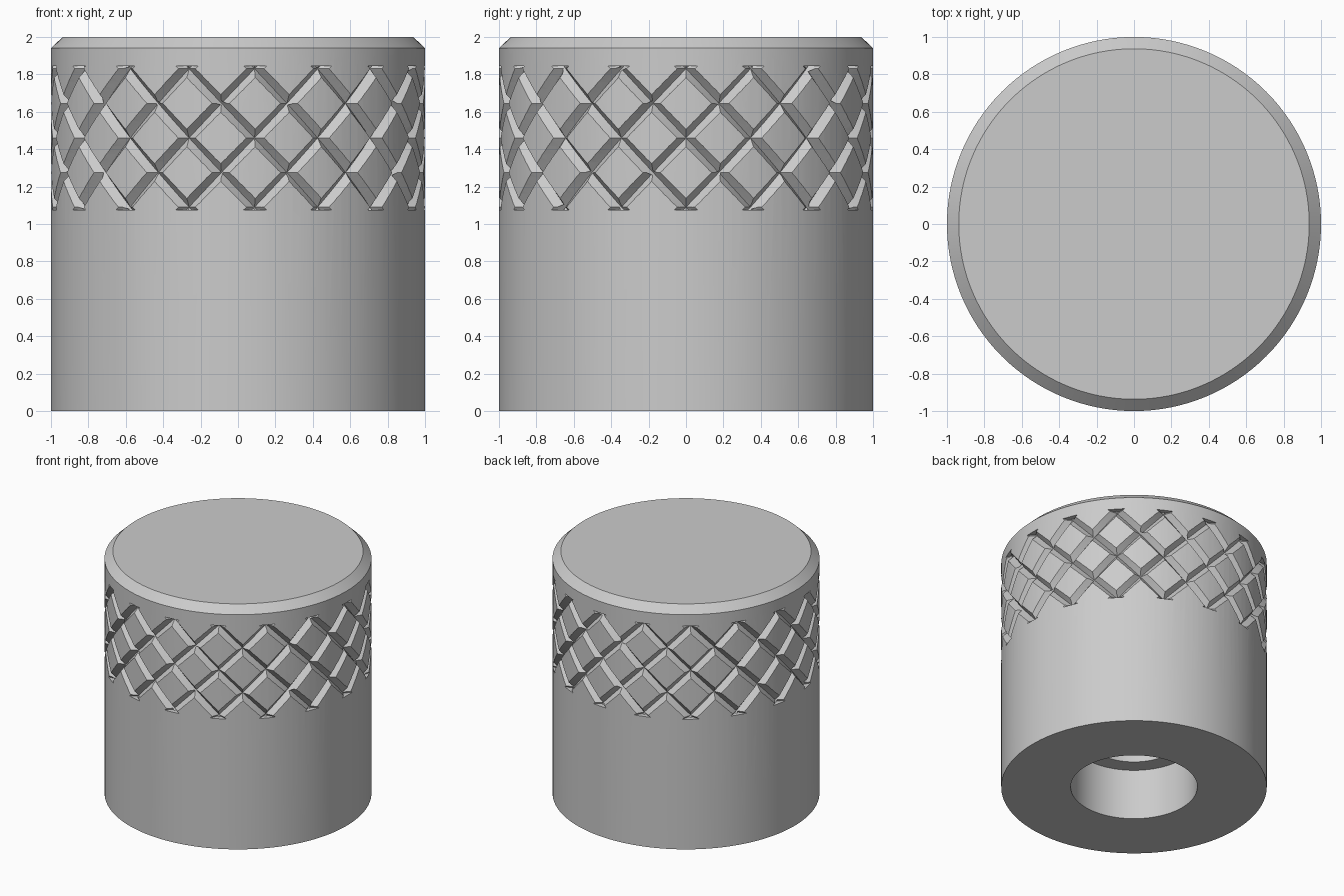
import bpy, bmesh
from math import cos, sin, pi, radians

cube = bpy.data.objects.get("Cube")
if cube:
    bpy.data.objects.remove(cube, do_unlink=True)

grey = bpy.data.materials.new("satin_grey")
grey.use_nodes = True
colour = (0.6, 0.6, 0.6, 1)
grey.diffuse_color = colour
grey.node_tree.nodes["Principled BSDF"].inputs["Base Color"].default_value = colour

GROOVES = 17              # grooves in each direction
PITCH = 2 * pi / GROOVES
MID_Z = 1.46              # middle of the grooved band
HALF_BAND = 0.385
STEP_Z = 0.37             # height climbed per groove pitch
DEPTH = 0.045
HALF_WIDTH = 0.045


def make_object(name, bm):
    bmesh.ops.recalc_face_normals(bm, faces=bm.faces)
    mesh = bpy.data.meshes.new(name)
    bm.to_mesh(mesh)
    bm.free()
    mesh.materials.append(grey)
    obj = bpy.data.objects.new(name, mesh)
    bpy.context.collection.objects.link(obj)
    return obj


def lathe(name, profile, segments):
    """Revolve a (radius, height) profile that starts and ends on the axis."""
    bm = bmesh.new()
    rings = []
    for r, z in profile[1:-1]:
        rings.append([bm.verts.new((r * cos(2 * pi * i / segments),
                                    r * sin(2 * pi * i / segments), z))
                      for i in range(segments)])
    for a, b in zip(rings, rings[1:]):
        for i in range(segments):
            j = (i + 1) % segments
            bm.faces.new((a[i], a[j], b[j], b[i]))
    bm.faces.new(rings[0])
    bm.faces.new(rings[-1])
    return make_object(name, bm)


def groove_cutter(name, hand, steps=18):
    """A ring of helical V-shaped prisms, twisting one way."""
    bm = bmesh.new()
    over = 0.05                                   # reach outside the surface
    wide = HALF_WIDTH * (DEPTH + over) / DEPTH
    section = [(1 - DEPTH, 0), (1 + over, wide), (1 + over, -wide)]
    for g in range(GROOVES):
        rings = []
        for s in range(steps + 1):
            dz = HALF_BAND * (2 * s / steps - 1)
            angle = PITCH * (g + hand * dz / STEP_Z)
            rings.append([bm.verts.new((r * cos(angle + w), r * sin(angle + w), MID_Z + dz))
                          for r, w in section])
        for a, b in zip(rings, rings[1:]):
            for i in range(3):
                j = (i + 1) % 3
                bm.faces.new((a[i], a[j], b[j], b[i]))
        bm.faces.new(rings[0])
        bm.faces.new(rings[-1])
    bmesh.ops.triangulate(bm, faces=bm.faces)
    cutter = make_object(name, bm)
    cutter.hide_render = True
    return cutter


# Knob body with chamfered top and stepped shaft bore
knob = lathe("knob_body", [(0, 2), (0.937, 2), (1, 1.94), (1, 0), (0.477, 0),
                           (0.477, 0.42), (0.35, 0.42), (0.35, 1.5), (0, 1.5)], 128)

# Diamond knurling: cut both sets of helical grooves
bpy.context.view_layer.objects.active = knob
knob.select_set(True)
for name, hand in (("right_hand_grooves", 1), ("left_hand_grooves", -1)):
    cutter = groove_cutter(name, hand)
    cut = knob.modifiers.new(name, 'BOOLEAN')
    cut.operation = 'DIFFERENCE'
    cut.solver = 'EXACT'
    cut.object = cutter
    bpy.ops.object.modifier_apply(modifier=cut.name)
    bpy.data.objects.remove(cutter, do_unlink=True)

bpy.ops.object.shade_smooth_by_angle(angle=radians(25))
